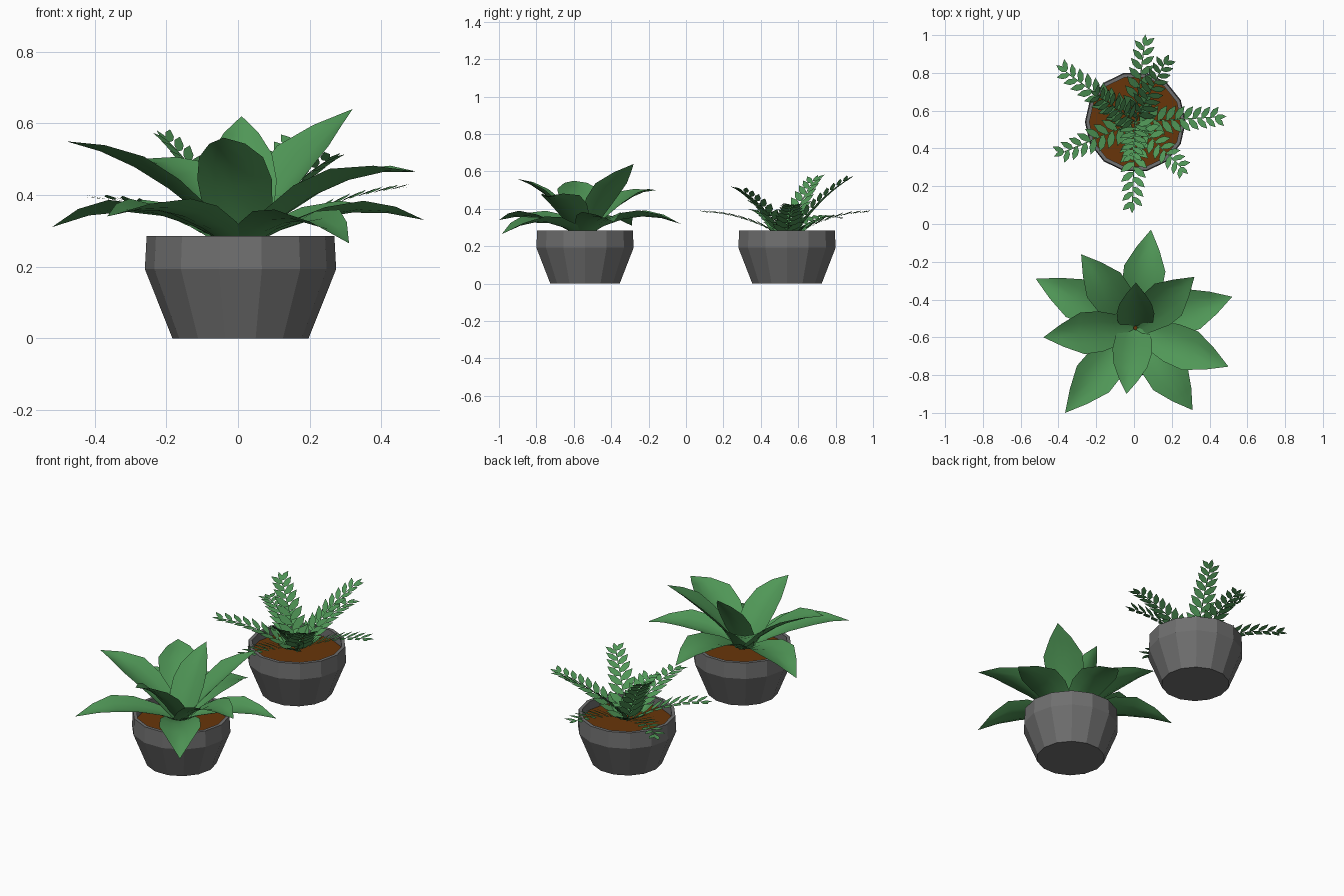
import bpy, math
from mathutils import Vector

if "Cube" in bpy.data.objects:
    bpy.data.objects.remove(bpy.data.objects["Cube"])

UP = Vector((0, 0, 1))


def material(name, rgb):
    m = bpy.data.materials.new(name)
    m.diffuse_color = (*rgb, 1)
    m.use_nodes = True
    m.node_tree.nodes["Principled BSDF"].inputs["Base Color"].default_value = m.diffuse_color
    return m


GREEN = material("leaf_green", (0.08, 0.31, 0.095))
BROWN = material("soil_brown", (0.14, 0.036, 0.003))
GREY = material("pot_grey", (0.16, 0.16, 0.16))


def add_mesh(name, verts, faces, mat, smooth=False):
    me = bpy.data.meshes.new(name)
    me.from_pydata([tuple(v) for v in verts], [], faces)
    me.materials.append(mat)
    me.update()
    ob = bpy.data.objects.new(name, me)
    bpy.context.collection.objects.link(ob)
    if smooth:
        for p in me.polygons:
            p.use_smooth = True
    return ob


# Faceted pot turned from a profile, open at the top, with a soil disc inside
SIDES = 14


def ring(cx, cy, r, z):
    return [Vector((cx + r * math.cos(2 * math.pi * i / SIDES),
                    cy + r * math.sin(2 * math.pi * i / SIDES), z)) for i in range(SIDES)]


def pot(prefix, cx, cy):
    profile = [(0.19, 0), (0.267, 0.193), (0.262, 0.285), (0.243, 0.285), (0.243, 0.22)]
    verts, faces = [], [list(range(SIDES))[::-1]]
    for r, z in profile:
        verts += ring(cx, cy, r, z)
    for k in range(len(profile) - 1):
        for i in range(SIDES):
            j = (i + 1) % SIDES
            a, b = k * SIDES, (k + 1) * SIDES
            faces.append((a + i, a + j, b + j, b + i))
    add_mesh(prefix + "_pot", verts, faces, GREY)
    add_mesh(prefix + "_soil", ring(cx, cy, 0.243, 0.235), [list(range(SIDES))], BROWN)


def arc(base, tip, bump, t):
    """Point, tangent, side and normal on an arched path."""
    p = base.lerp(tip, t) + UP * bump * 4 * t * (1 - t)
    tan = (tip - base + UP * bump * 4 * (1 - 2 * t)).normalized()
    side = UP.cross(tan).normalized()
    return p, tan, side, tan.cross(side)


# Broad channelled leaf
def broad_leaf(name, base, tip, bump, half, widths):
    verts, faces = [], []
    n = len(widths)
    for k, w in enumerate(widths):
        p, tan, side, nor = arc(base, tip, bump, k / (n - 1))
        for s in (-1, -0.5, 0, 0.5, 1):
            verts.append(p + side * s * w * half + nor * 0.3 * half * w * s * s)
    for k in range(n - 1):
        for i in range(4):
            a = k * 5 + i
            if k == n - 2:
                faces.append((a, (n - 1) * 5, a + 1)[::-1])
            else:
                faces.append((a, a + 5, a + 6, a + 1)[::-1])
    add_mesh(name, verts, faces, GREEN, True)


pot("broad_plant", 0.007, -0.54)
pot("fern", 0.007, 0.54)

# Tip position, arch height, half width of each broad leaf
OUTER = [0.45, 0.7, 0.93, 0.96, 0.53, 0.0]
INNER = [0.6, 0.93, 1.0, 0.86, 0.48, 0.0]
leaves = [
    ((0.09, -0.03, 0.32), 0.07, 0.115, OUTER),
    ((-0.52, -0.29, 0.31), 0.07, 0.115, OUTER),
    ((0.52, -0.385, 0.33), 0.055, 0.115, OUTER),
    ((-0.365, -1.0, 0.34), 0.055, 0.115, OUTER),
    ((0.31, -0.985, 0.265), 0.07, 0.115, OUTER),
    ((-0.28, -0.16, 0.50), 0.06, 0.115, OUTER),
    ((-0.48, -0.60, 0.55), 0.05, 0.115, OUTER),
    ((0.50, -0.755, 0.465), 0.065, 0.115, OUTER),
    ((0.32, -0.28, 0.64), 0.03, 0.115, OUTER),
    ((-0.04, -0.90, 0.56), 0.05, 0.105, INNER),
    ((0.01, -0.31, 0.62), 0.03, 0.10, INNER),
]
for i, (tip, bump, half, widths) in enumerate(leaves):
    tip = Vector(tip)
    centre = Vector((0.007, -0.55, 0.25))
    out = tip - centre
    out.z = 0
    broad_leaf(f"broad_leaf_{i}", centre + out.normalized() * 0.01, tip, bump, half, widths)


# Fern frond: thin stem strip with alternating leaflets and one at the tip
def leaflet(verts, faces, p, d, nor, length):
    s = nor.cross(d).normalized()
    n = len(verts)
    for a, b in ((0, 0), (0.25, 0.18), (0.6, 0.2), (1, 0), (0.6, -0.2), (0.25, -0.18)):
        verts.append(p + d * a * length + s * b * length)
    faces.append(tuple(range(n, n + 6)))


def frond(name, tip, bump, size):
    tip = Vector(tip)
    base = Vector((0.007, 0.54, 0.235))
    end = base.lerp(tip, 0.88)
    verts, faces = [], []
    pairs = max(6, round((tip - base).length / 0.06))
    for k in range(pairs + 1):
        p, tan, side, nor = arc(base, end, bump, k / pairs)
        verts += [p - side * 0.003, p + side * 0.003]
    for k in range(pairs):
        faces.append((2 * k, 2 * k + 2, 2 * k + 3, 2 * k + 1))
    for k in range(1, pairs + 1):
        for sgn in (-1, 1):
            t = (k - 0.25 - 0.25 * sgn) / pairs
            length = size * (1 - 0.42 * t)
            p, tan, side, nor = arc(base, end, bump, t)
            d = (tan * 0.68 + side * sgn * 0.73 + nor * 0.12).normalized()
            n2 = (nor - d * nor.dot(d)).normalized()
            leaflet(verts, faces, p, d, n2, length)
    p, tan, side, nor = arc(base, end, bump, 1)
    leaflet(verts, faces, p, tan, nor, (tip - end).length)
    add_mesh(name, verts, faces, GREEN)


fronds = [
    ((0.06, 1.0, 0.40), 0.03), ((-0.41, 0.84, 0.37), 0.04),
    ((-0.42, 0.36, 0.41), 0.03), ((-0.01, 0.06, 0.40), 0.03),
    ((0.485, 0.57, 0.44), 0.03), ((0.28, 0.27, 0.53), 0.03),
    ((0.18, 0.89, 0.59), 0.03), ((-0.22, 0.70, 0.59), 0.03),
    ((-0.01, 0.34, 0.45), 0.03),
]
for i, (tip, bump) in enumerate(fronds):
    frond(f"fern_frond_{i}", tip, bump, 0.12)
